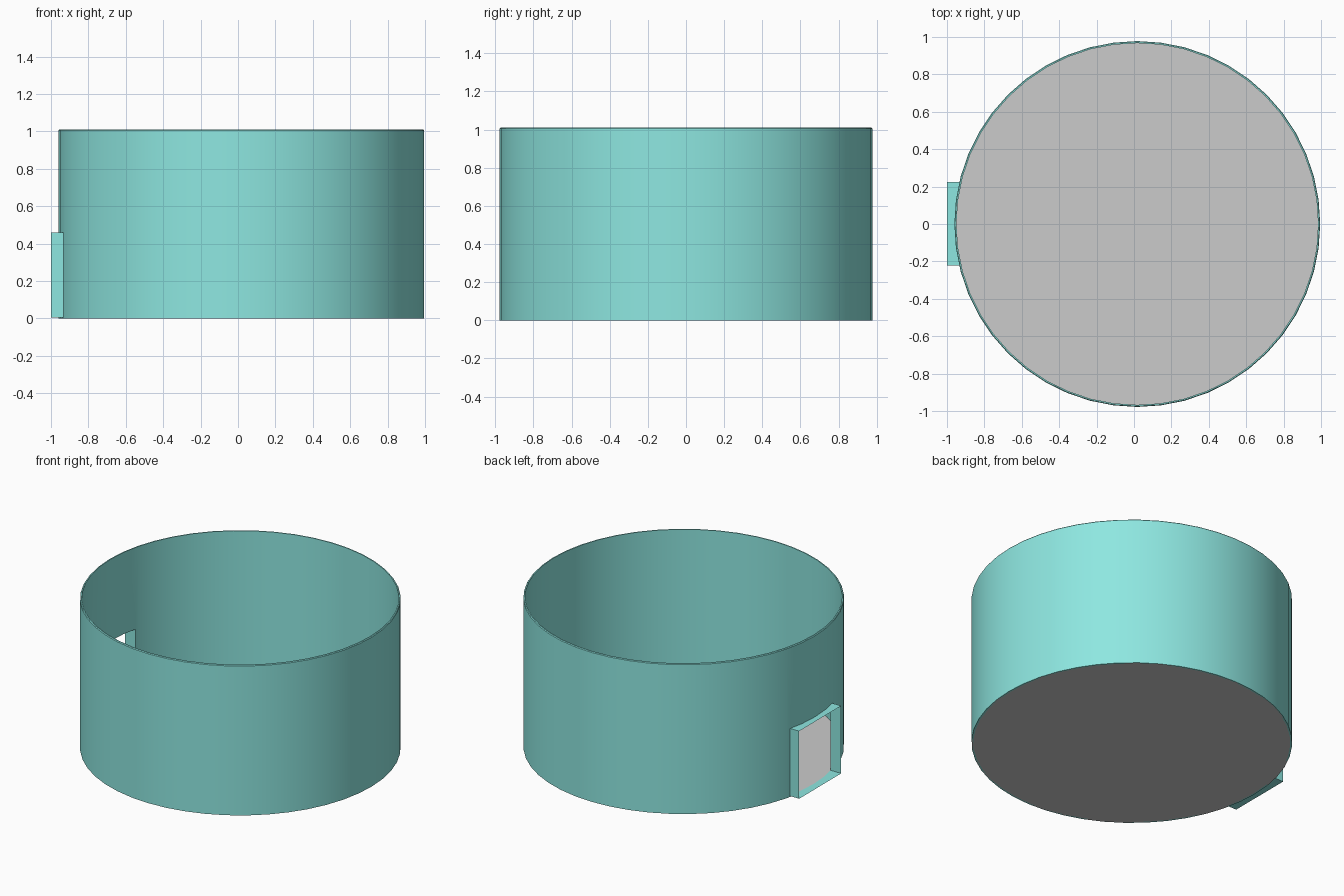
import bpy, bmesh, math

if "Cube" in bpy.data.objects:
    bpy.data.objects.remove(bpy.data.objects["Cube"])

CX, R, R_IN, H, SEG = 0.0175, 0.978, 0.967, 1.01, 48
Y0, Y1, Z0, Z1 = -0.222, 0.224, 0.005, 0.46

teal = bpy.data.materials.new("teal")
teal.diffuse_color = (0.27, 0.80, 0.75, 1)
teal.use_nodes = True
teal.node_tree.nodes["Principled BSDF"].inputs["Base Color"].default_value = teal.diffuse_color


def make_object(name, bm, mat=None):
    mesh = bpy.data.meshes.new(name)
    bm.to_mesh(mesh)
    bm.free()
    obj = bpy.data.objects.new(name, mesh)
    bpy.context.collection.objects.link(obj)
    if mat:
        mesh.materials.append(mat)
    return obj


def smooth(obj):
    bpy.ops.object.select_all(action='DESELECT')
    obj.select_set(True)
    bpy.context.view_layer.objects.active = obj
    bpy.ops.object.shade_smooth_by_angle(angle=math.radians(30))


def ring(bm, r, z):
    step = 2 * math.pi / SEG
    return [bm.verts.new((CX + r * math.cos(i * step), r * math.sin(i * step), z))
            for i in range(SEG)]


# Round wall: closed cross-section with a slightly eased rim
bm = bmesh.new()
profile = [(R, 0), (R, H - 0.005), (R - 0.004, H), (R_IN, H), (R_IN, 0)]
rings = [ring(bm, r, z) for r, z in profile]
for a, b in zip(rings, rings[1:] + rings[:1]):
    for i in range(SEG):
        j = (i + 1) % SEG
        bm.faces.new((a[i], a[j], b[j], b[i]))
bmesh.ops.recalc_face_normals(bm, faces=bm.faces)
wall = make_object("tub_wall", bm, teal)

# Opening through the wall
bm = bmesh.new()
bmesh.ops.create_cube(bm, size=1)
for v in bm.verts:
    v.co = (-0.95 + v.co.x * 0.3, Y1 if v.co.y > 0 else Y0, Z1 if v.co.z > 0 else Z0)
cutter = make_object("opening_cutter", bm)
cutter.hide_render = True
mod = wall.modifiers.new("opening", 'BOOLEAN')
mod.operation, mod.object, mod.solver = 'DIFFERENCE', cutter, 'EXACT'
bpy.context.view_layer.objects.active = wall
bpy.ops.object.modifier_apply(modifier=mod.name)
bpy.data.objects.remove(cutter)
smooth(wall)

# Floor disc
bm = bmesh.new()
low, high = ring(bm, R, 0), ring(bm, R_IN, 0.005)
bm.faces.new(low[::-1])
bm.faces.new(high)
for i in range(SEG):
    j = (i + 1) % SEG
    bm.faces.new((low[i], low[j], high[j], high[i]))
make_object("floor", bm)


# Thin rectangular sleeve around the opening, following the wall at its inner edge
def wall_x(y):
    step = 2 * math.pi / SEG
    k = math.floor(math.asin(y / R) / step)
    a, b = k * step, (k + 1) * step
    t = (y - R * math.sin(a)) / (R * (math.sin(b) - math.sin(a)))
    return CX - R * (math.cos(a) + t * (math.cos(b) - math.cos(a)))


bm = bmesh.new()
ys = [Y0, *(R * math.sin(math.radians(7.5 * k)) for k in (-1, 0, 1)), Y1]
loop = [(y, Z0) for y in ys] + [(y, Z1) for y in reversed(ys)]
outer = [bm.verts.new((-1, y, z)) for y, z in loop]
inner = [bm.verts.new((wall_x(y), y, z)) for y, z in loop]
for i in range(len(loop)):
    j = (i + 1) % len(loop)
    bm.faces.new((outer[i], inner[i], inner[j], outer[j]))
bmesh.ops.recalc_face_normals(bm, faces=bm.faces)
make_object("opening_sleeve", bm, teal)
